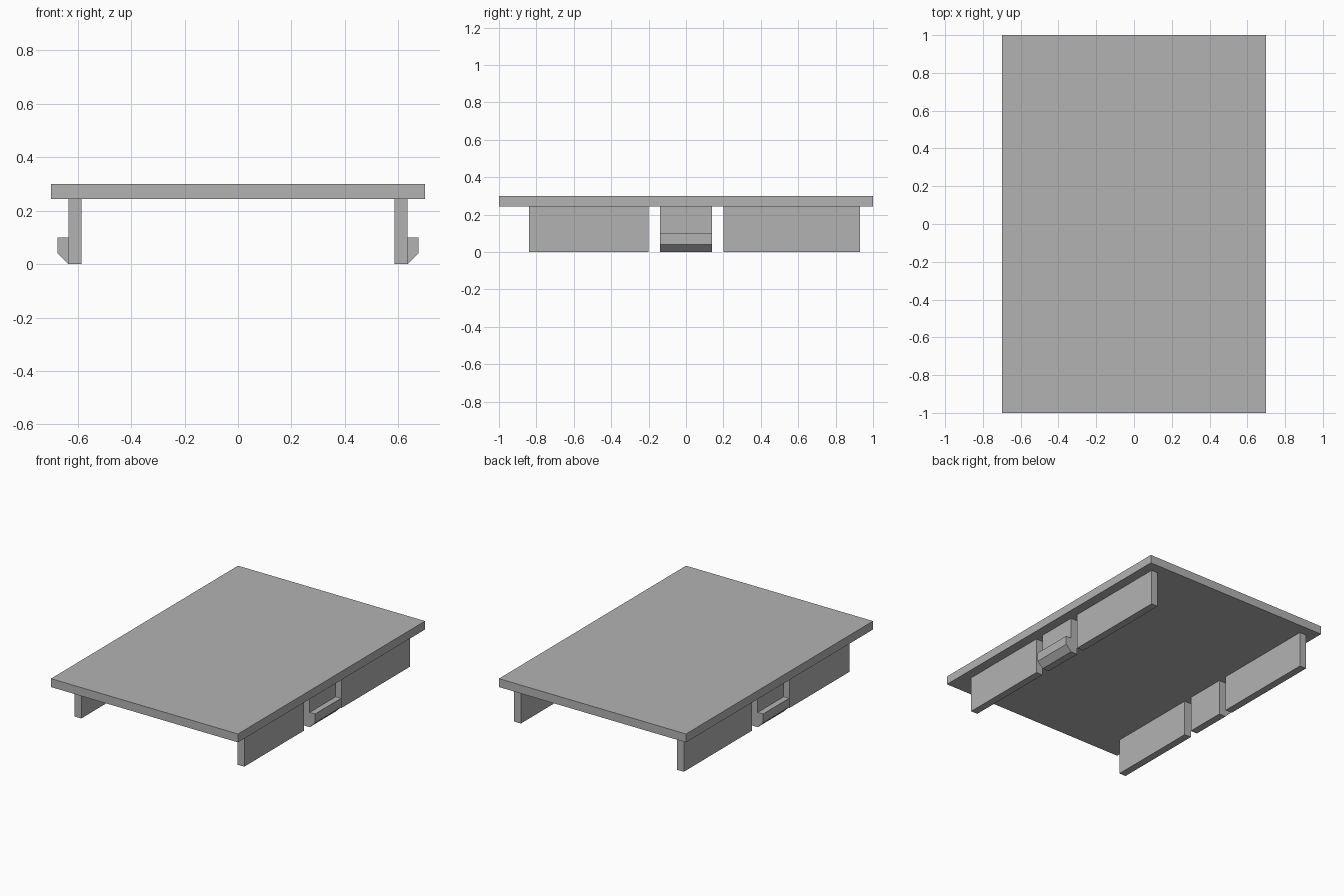
import bpy
import bmesh

cube = bpy.data.objects.get("Cube")
if cube:
    bpy.data.objects.remove(cube, do_unlink=True)

# Single plain grey plastic
grey = bpy.data.materials.new("grey plastic")
grey.use_nodes = True
colour = (0.45, 0.45, 0.45, 1)
grey.diffuse_color = colour
grey.node_tree.nodes["Principled BSDF"].inputs["Base Color"].default_value = colour


def extrude_profile(name, profile, y0, y1, mirrored=False):
    """Extrude an x-z profile from y0 to y1, optionally mirrored across x."""
    bm = bmesh.new()
    face = bm.faces.new([bm.verts.new((x, y0, z)) for x, z in profile])
    result = bmesh.ops.extrude_face_region(bm, geom=[face])
    verts = [v for v in result["geom"] if isinstance(v, bmesh.types.BMVert)]
    bmesh.ops.translate(bm, verts=verts, vec=(0, y1 - y0, 0))
    bmesh.ops.recalc_face_normals(bm, faces=bm.faces)
    mesh = bpy.data.meshes.new(name)
    bm.to_mesh(mesh)
    bm.free()
    mesh.materials.append(grey)
    obj = bpy.data.objects.new(name, mesh)
    bpy.context.collection.objects.link(obj)
    if mirrored:
        obj.modifiers.new("Mirror", "MIRROR").use_axis[0] = True
    return obj


HALF_WIDTH, TOP, UNDERSIDE = 0.70, 0.30, 0.243
INNER, OUTER, HOOK = 0.585, 0.635, 0.675

# Flat cover plate
extrude_profile("cover_plate", [(-HALF_WIDTH, UNDERSIDE), (HALF_WIDTH, UNDERSIDE),
                                (HALF_WIDTH, TOP), (-HALF_WIDTH, TOP)], -1, 1)

# Guide rails under both long sides
rail = [(INNER, 0), (OUTER, 0), (OUTER, UNDERSIDE), (INNER, UNDERSIDE)]
extrude_profile("front_rails", rail, -0.84, -0.20, mirrored=True)
extrude_profile("back_rails", rail, 0.20, 0.93, mirrored=True)

# Snap clips with chamfered outward hooks
clip = [(INNER, 0), (OUTER, 0), (HOOK, 0.04), (HOOK, 0.10),
        (OUTER, 0.10), (OUTER, UNDERSIDE), (INNER, UNDERSIDE)]
extrude_profile("snap_clips", clip, -0.14, 0.14, mirrored=True)
